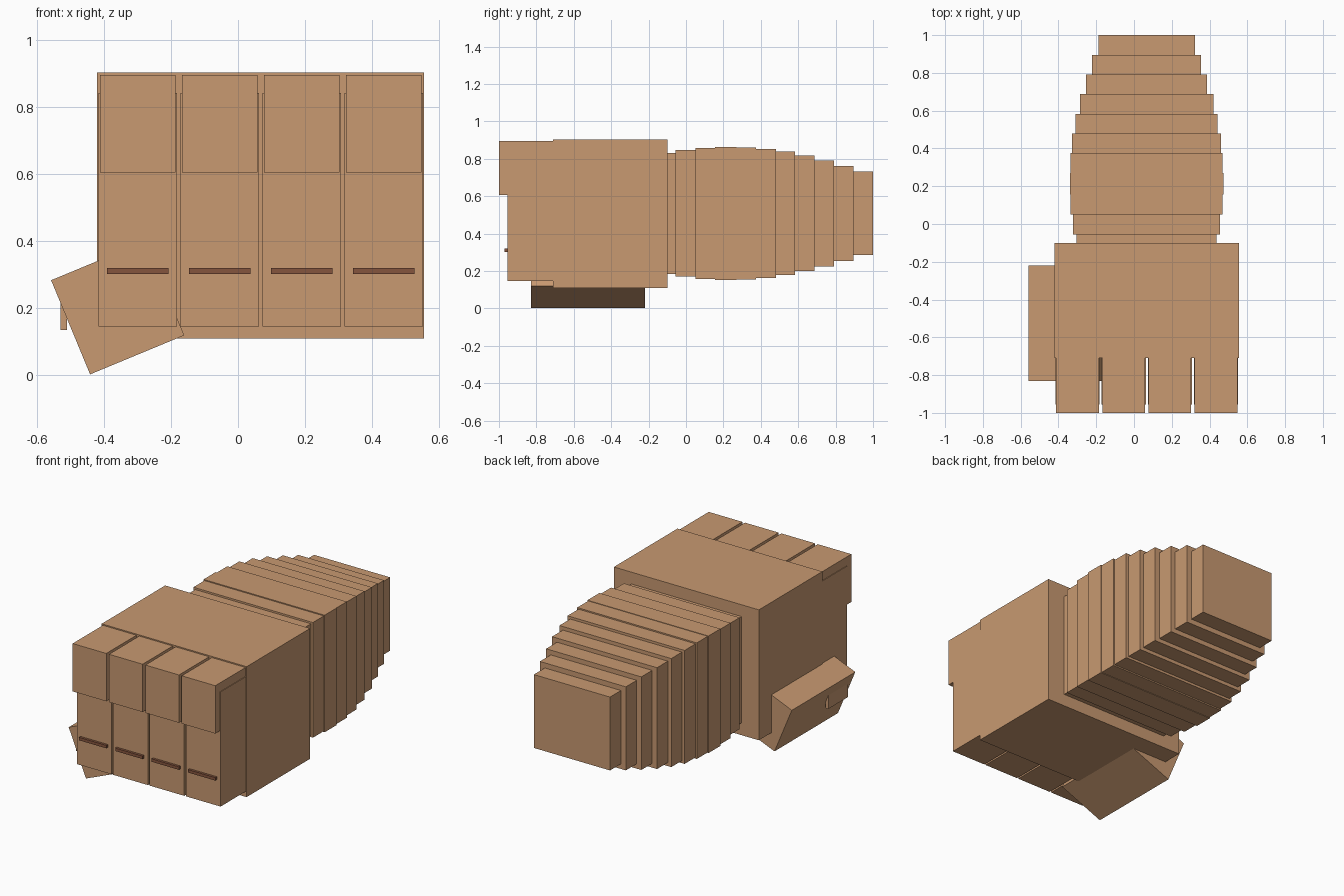
import bpy
from math import radians
from mathutils import Vector

cube = bpy.data.objects.get("Cube")
if cube:
    bpy.data.objects.remove(cube, do_unlink=True)


def material(name, rgb):
    mat = bpy.data.materials.new(name)
    mat.use_nodes = True
    color = (*rgb, 1)
    mat.diffuse_color = color
    mat.node_tree.nodes["Principled BSDF"].inputs["Base Color"].default_value = color
    return mat


skin = material("tan skin", (0.58, 0.32, 0.165))
nail_brown = material("nail brown", (0.235, 0.09, 0.048))


def box(name, low, high, mat=skin, roll=0):
    """Box between two corners, optionally rolled about the y axis."""
    low, high = Vector(low), Vector(high)
    bpy.ops.mesh.primitive_cube_add(size=1, location=(low + high) / 2)
    obj = bpy.context.object
    obj.name = name
    obj.scale = high - low
    obj.rotation_euler.y = roll
    obj.data.materials.append(mat)
    return obj


# Palm
box("palm", (-0.42, -0.71, 0.11), (0.555, -0.10, 0.903))

# Four curled fingers, each with a knuckle block and a nail
for i in range(4):
    x = -0.299 + i * 0.2445
    box(f"finger_{i + 1}", (x - 0.117, -0.955, 0.145), (x + 0.117, -0.70, 0.842))
    box(f"knuckle_{i + 1}", (x - 0.113, -1, 0.605), (x + 0.113, -0.70, 0.896))
    box(f"fingernail_{i + 1}", (x - 0.092, -0.97, 0.302), (x + 0.092, -0.95, 0.32), nail_brown)

# Thumb, tilted beneath the palm edge
box("thumb", (-0.511, -0.83, 0.049), (-0.207, -0.22, 0.353), roll=radians(-22.5))
box("thumbnail", (-0.53, -0.80, 0.135), (-0.51, -0.61, 0.23))

# Stepped forearm: back end of each step, half width, half height
steps = [
    (-0.055, 0.371, 0.323), (0.05, 0.389, 0.339), (0.155, 0.402, 0.35),
    (0.27, 0.407, 0.356), (0.375, 0.402, 0.353), (0.48, 0.394, 0.345),
    (0.583, 0.376, 0.33), (0.687, 0.353, 0.308), (0.791, 0.32, 0.283),
    (0.895, 0.289, 0.254), (1, 0.256, 0.223),
]
start = -0.10
for i, (end, w, h) in enumerate(steps):
    box(f"forearm_step_{i + 1}", (0.067 - w, start, 0.508 - h), (0.067 + w, end, 0.508 + h))
    start = end
